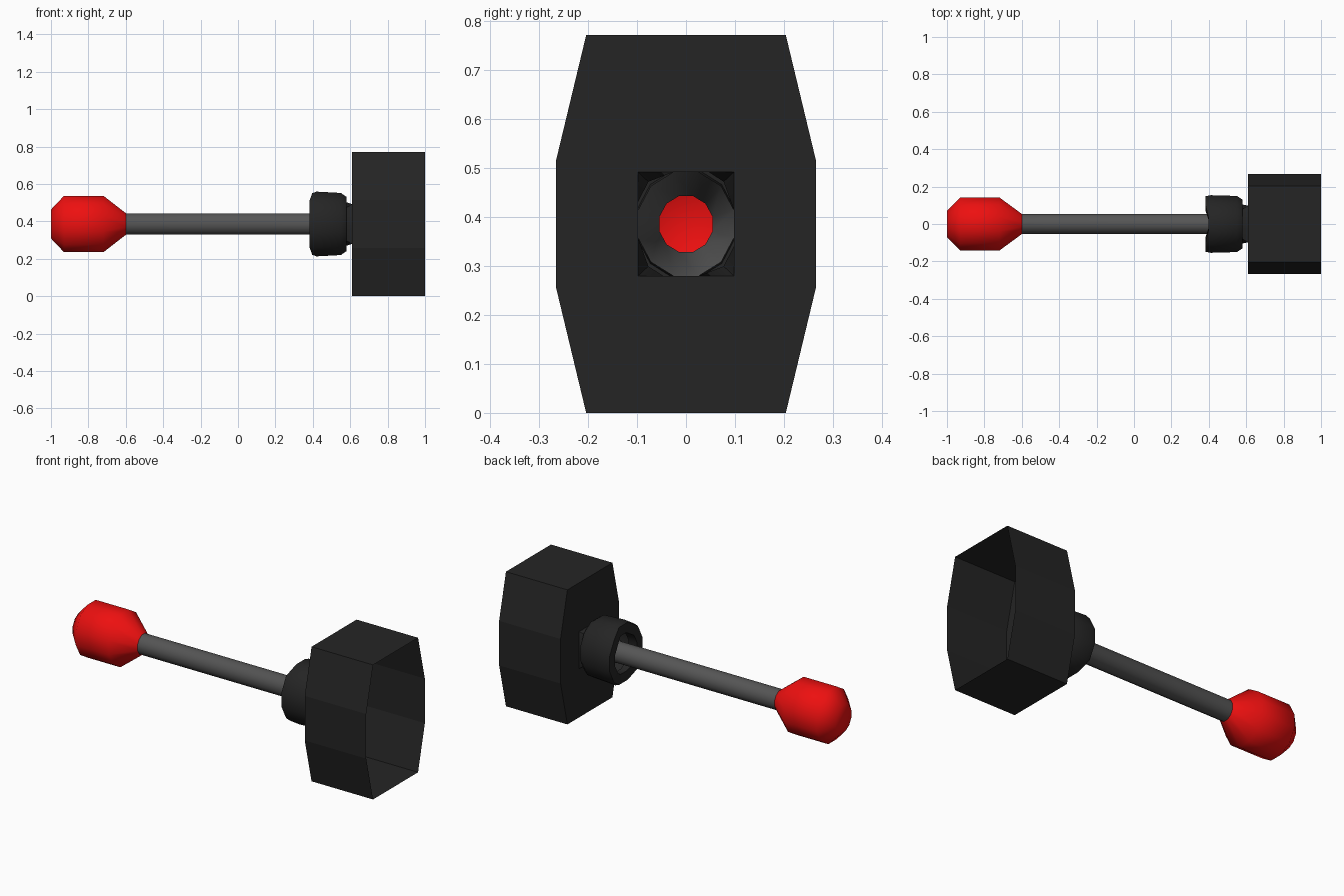
import bpy, bmesh, math

if "Cube" in bpy.data.objects:
    bpy.data.objects.remove(bpy.data.objects["Cube"])

CZ = 0.386  # height of the lever axis


def material(name, rgb):
    m = bpy.data.materials.new(name)
    m.diffuse_color = (*rgb, 1)
    m.use_nodes = True
    m.node_tree.nodes["Principled BSDF"].inputs["Base Color"].default_value = m.diffuse_color
    return m


BLACK = material("black", (0.018, 0.018, 0.018))
STEEL = material("dark_steel", (0.09, 0.09, 0.09))
RED = material("red", (0.85, 0.005, 0.005))


def loft(name, rings, mat, cap=False, angle=35):
    """Skin a list of equal-length rings of (x, y, z) points along x."""
    bm = bmesh.new()
    loops = [[bm.verts.new((x, y, CZ + z)) for x, y, z in r] for r in rings]
    n = len(rings[0])
    for a, b in zip(loops, loops[1:]):
        for i in range(n):
            j = (i + 1) % n
            bm.faces.new((a[i], a[j], b[j], b[i]))
    if cap:
        bm.faces.new(loops[0])
    bmesh.ops.recalc_face_normals(bm, faces=bm.faces)
    me = bpy.data.meshes.new(name)
    bm.to_mesh(me)
    bm.free()
    me.materials.append(mat)
    ob = bpy.data.objects.new(name, me)
    bpy.context.collection.objects.link(ob)
    bpy.ops.object.select_all(action='DESELECT')
    ob.select_set(True)
    bpy.context.view_layer.objects.active = ob
    bpy.ops.object.shade_smooth_by_angle(angle=math.radians(angle))
    return ob


def ring(x, ry, rz, square=False, bow=0.0):
    """Twelve-sided section with half-width ry and half-height rz."""
    pts = []
    for k in range(12):
        a = math.radians(15 + 30 * k)
        c, s = math.cos(a), math.sin(a)
        d = max(abs(c), abs(s)) if square else math.cos(math.radians(15))
        y, z = ry * c / d, rz * s / d
        pts.append((x - (bow if abs(c) > 0.5 else 0), y, z))
    return pts


def octagon(x, y1, z1, y2, z2):
    return [(x, y1, z1), (x, y2, z2), (x, y2, -z2), (x, y1, -z1),
            (x, -y1, -z1), (x, -y2, -z2), (x, -y2, z2), (x, -y1, z1)]


# Housing shell, open at the right, with a square hole in its wall
loft("housing", [octagon(1.0, 0.204, CZ, 0.266, 0.128),
                 octagon(0.61, 0.204, CZ, 0.266, 0.128),
                 octagon(0.61, 0.098, 0.106, 0.098, 0.045)], BLACK, angle=10)

# Neck joining the square hole to the collar
loft("neck", [ring(0.61, 0.098, 0.106, True),
              ring(0.575, 0.105, 0.118)], BLACK)

# Collar with a recessed front, bowed forward at the sides
loft("collar", [ring(0.575, 0.105, 0.118),
                ring(0.58, 0.13, 0.145),
                ring(0.55, 0.15, 0.166),
                ring(0.42, 0.154, 0.173, bow=0.01),
                ring(0.397, 0.148, 0.165, bow=0.016),
                ring(0.397, 0.1, 0.11, bow=0.016),
                ring(0.43, 0.095, 0.105)], BLACK)

# Hollow shaft flaring out inside the collar
loft("shaft", [ring(-0.61, 0.054, 0.057), ring(0.43, 0.054, 0.057),
               ring(0.575, 0.098, 0.106)], STEEL)

# Handle knob
loft("knob", [ring(-1.0, 0.071, 0.077), ring(-0.93, 0.142, 0.151),
              ring(-0.72, 0.142, 0.151), ring(-0.6, 0.054, 0.058)],
     RED, cap=True, angle=60)
